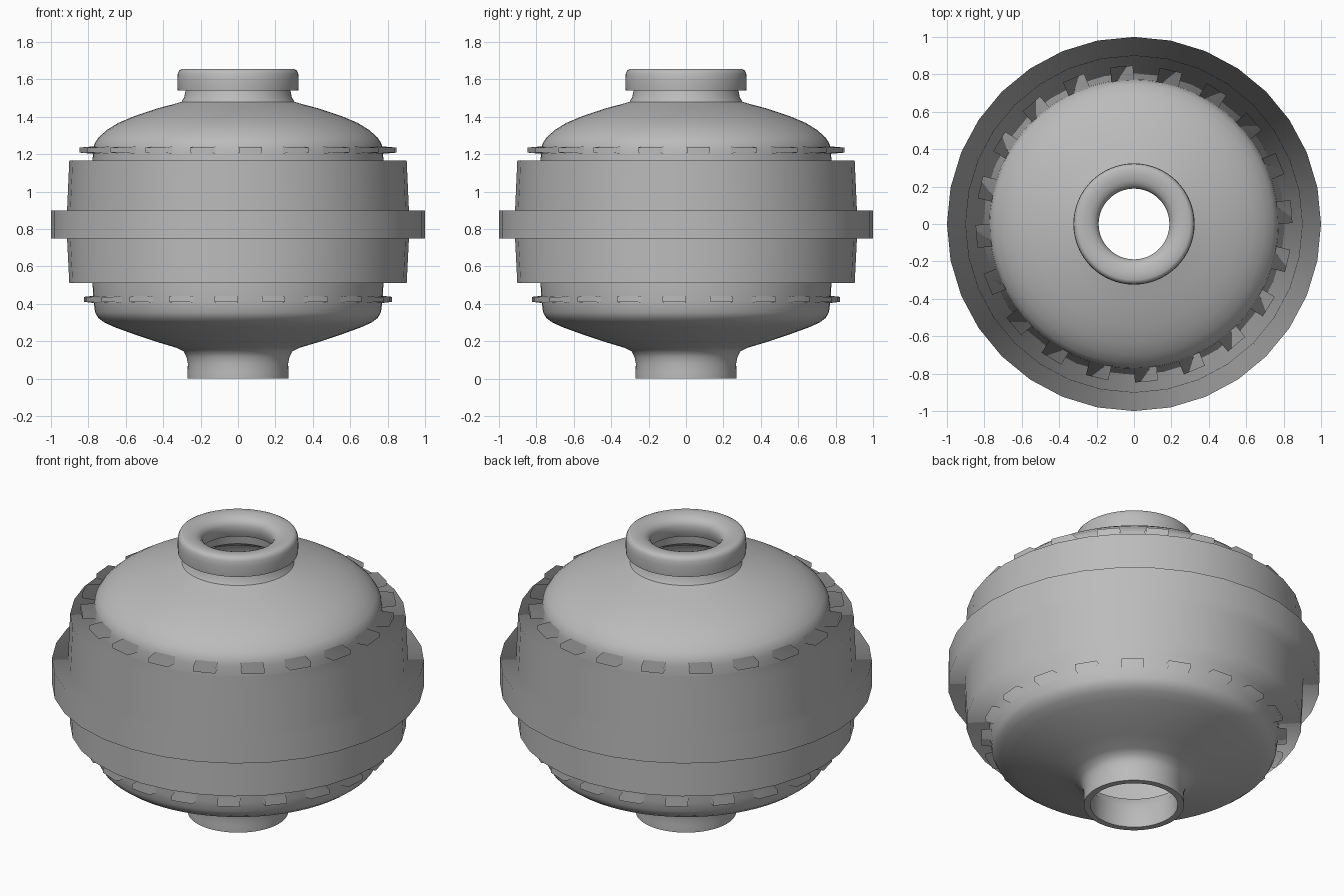
import bpy, math
from mathutils import Matrix, Vector

if "Cube" in bpy.data.objects:
    bpy.data.objects.remove(bpy.data.objects["Cube"])

grey = bpy.data.materials.new("mid_grey")
grey.diffuse_color = (0.5, 0.5, 0.5, 1)
grey.use_nodes = True
grey.node_tree.nodes["Principled BSDF"].inputs["Base Color"].default_value = grey.diffuse_color


def make_object(name, verts, faces, angle=None):
    """Angle given: smooth by angle. None: shade as one soft drum, normals pointing outward."""
    mesh = bpy.data.meshes.new(name)
    mesh.from_pydata(verts, [], faces)
    mesh.materials.append(grey)
    obj = bpy.data.objects.new(name, mesh)
    bpy.context.collection.objects.link(obj)
    bpy.ops.object.select_all(action='DESELECT')
    obj.select_set(True)
    bpy.context.view_layer.objects.active = obj
    if angle:
        bpy.ops.object.shade_smooth_by_angle(angle=math.radians(angle))
    else:
        bpy.ops.object.shade_smooth()
        mesh.normals_split_custom_set_from_vertices(
            [Vector((v.co.x, v.co.y, 0)).normalized() for v in mesh.vertices])
    return obj


def lathe(name, profile, sides, angle=None):
    """Revolve a closed (r, z) profile, listed bottom to top on the outside."""
    n = len(profile)
    verts = [(r * math.cos(2 * math.pi * s / sides),
              r * math.sin(2 * math.pi * s / sides), z)
             for s in range(sides) for r, z in profile]
    faces = []
    for s in range(sides):
        a, b = s * n, ((s + 1) % sides) * n
        for i in range(n):
            j = (i + 1) % n
            faces.append((a + i, b + i, b + j, a + j))
    return make_object(name, verts, faces, angle)


def tab_ring(name, outer, z0, z1, offset, count=20):
    """Ring of small rectangular tabs around the body."""
    verts, faces = [], []
    t = 0.008
    for k in range(count):
        rot = Matrix.Rotation(math.radians(offset + k * 360 / count), 4, 'Z')
        base = len(verts)
        for x, a, b in ((0.75, z0, z1), (outer, z0 + t, z1 - t)):
            for y, z in ((-0.061, a), (0.061, a), (0.061, b), (-0.061, b)):
                verts.append(rot @ Vector((x, y, z)))
        for f in ((3, 2, 1, 0), (4, 5, 6, 7), (0, 1, 5, 4), (1, 2, 6, 5),
                  (2, 3, 7, 6), (3, 0, 4, 7)):
            faces.append([base + i for i in f])
    return make_object(name, verts, faces)


# Hollow body: foot spout, bowl, wall, shoulder, neck, then the inside surface
outside = [(0.27, 0), (0.27, 0.04), (0.268, 0.08), (0.275, 0.115), (0.29, 0.145),
           (0.33, 0.165), (0.43, 0.195), (0.55, 0.235), (0.66, 0.275), (0.715, 0.30),
           (0.748, 0.325), (0.764, 0.355), (0.772, 0.41), (0.778, 0.51), (0.78, 0.83),
           (0.778, 1.165), (0.774, 1.22), (0.768, 1.255), (0.745, 1.29), (0.70, 1.33),
           (0.64, 1.367), (0.55, 1.405), (0.43, 1.445), (0.34, 1.468), (0.302, 1.48),
           (0.287, 1.505), (0.28, 1.545)]
inside = [(0.22, 1.545), (0.23, 1.48), (0.30, 1.435), (0.52, 1.37), (0.68, 1.29),
          (0.73, 1.2), (0.735, 0.45), (0.70, 0.35), (0.52, 0.27), (0.28, 0.20),
          (0.235, 0.13), (0.235, 0)]
lathe("body_shell", outside + inside, 64, 40)

# Rounded lip around the top opening
lip = [(0.27, 1.54), (0.322, 1.54), (0.324, 1.56), (0.324, 1.60), (0.322, 1.63),
       (0.314, 1.648), (0.30, 1.655), (0.265, 1.655), (0.235, 1.65), (0.212, 1.64),
       (0.196, 1.625), (0.189, 1.605), (0.19, 1.57), (0.205, 1.535)]
lathe("top_lip", lip, 64, 60)

# Wide middle band with its projecting flange
band = [(0.76, 0.51), (0.902, 0.51), (0.914, 0.75), (1.0, 0.75),
        (1.0, 0.90), (0.914, 0.90), (0.902, 1.165), (0.76, 1.165)]
lathe("middle_band", band, 32)

# Tabs above and below the band
tab_ring("upper_tabs", 0.845, 1.20, 1.243, 4.5)
tab_ring("lower_tabs", 0.82, 0.402, 0.445, -4.5)
